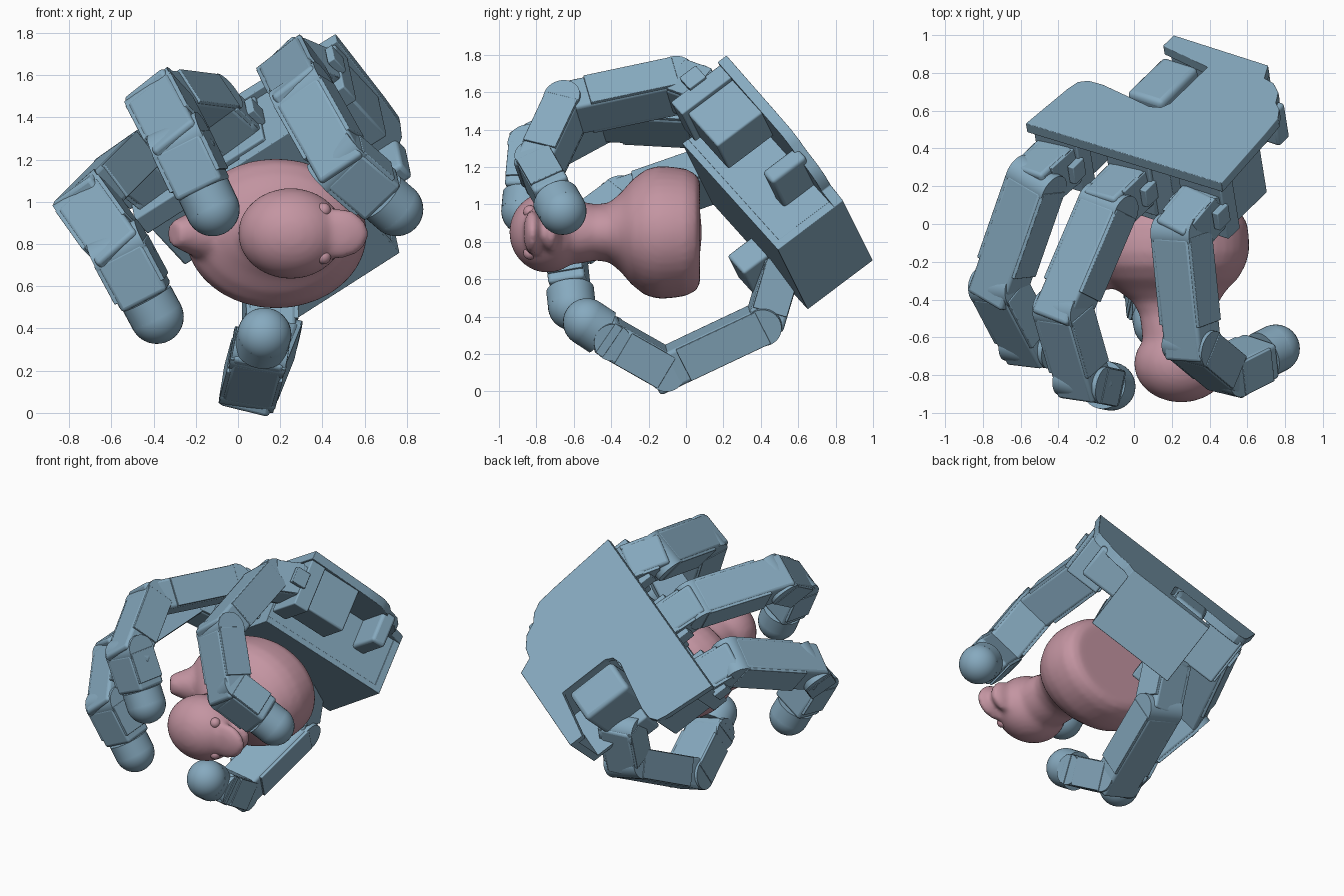
import bpy, bmesh, math
from mathutils import Vector as V, Matrix

if "Cube" in bpy.data.objects:
    bpy.data.objects.remove(bpy.data.objects["Cube"])


def material(name, col):
    m = bpy.data.materials.new(name)
    m.diffuse_color = (*col, 1)
    m.use_nodes = True
    m.node_tree.nodes["Principled BSDF"].inputs["Base Color"].default_value = m.diffuse_color
    return m


BLUE = material("hand_blue", (0.24, 0.40, 0.52))
PINK = material("toy_pink", (0.55, 0.30, 0.36))


def finish(bm, name, mat, bevel=0, smooth=True):
    bmesh.ops.recalc_face_normals(bm, faces=bm.faces)
    me = bpy.data.meshes.new(name)
    bm.to_mesh(me)
    bm.free()
    ob = bpy.data.objects.new(name, me)
    bpy.context.collection.objects.link(ob)
    me.materials.append(mat)
    if bevel:
        b = ob.modifiers.new("bevel", 'BEVEL')
        b.width, b.segments, b.limit_method = bevel, 3, 'ANGLE'
    if smooth:
        bpy.ops.object.select_all(action='DESELECT')
        ob.select_set(True)
        bpy.context.view_layer.objects.active = ob
        bpy.ops.object.shade_smooth_by_angle(angle=math.radians(35))
    return ob


def frame(x, y, z, o):
    m = Matrix((x, y, z)).transposed().to_4x4()
    m.translation = o
    return m


def cube(bm, m, lo, hi):
    lo, hi = V(lo), V(hi)
    s = Matrix.Diagonal((*(hi - lo), 1))
    bmesh.ops.create_cube(bm, size=1, matrix=m @ Matrix.Translation((lo + hi) / 2) @ s)


def cyl(bm, m, r, depth, r2=None):
    bmesh.ops.create_cone(bm, cap_ends=True, segments=32, radius1=r, radius2=r if r2 is None else r2,
                          depth=depth, matrix=m)


def ball(bm, c, r):
    bmesh.ops.create_uvsphere(bm, u_segments=32, v_segments=20, radius=1,
                              matrix=Matrix.Translation(c) @ Matrix.Diagonal((*r, 1)))


# Palm frame: a across the palm, c towards the fingers, b out of the back
U = V((0.813, -0.26, 0.52)).normalized()
N = V((-0.136, 0.795, 0.59))
N = (N - U * N.dot(U)).normalized()
F = U.cross(N)
PALM = frame(U, F, N, V((0.21, 1.0, 0.70)))


def plate(name, pts, b0, b1, bevel=0.008):
    bm = bmesh.new()
    face = bm.faces.new([bm.verts.new(PALM @ V((a, c, b0))) for a, c in pts])
    new = bmesh.ops.extrude_face_region(bm, geom=[face])['geom']
    bmesh.ops.translate(bm, vec=N * (b1 - b0), verts=[v for v in new if isinstance(v, bmesh.types.BMVert)])
    return finish(bm, name, BLUE, bevel)


def palm_box(name, lo, hi, bevel=0.01):
    bm = bmesh.new()
    cube(bm, PALM, lo, hi)
    return finish(bm, name, BLUE, bevel)


# Palm shell
plate("palm_back", [(0, 0), (.615, 0), (.66, .10), (.73, .115), (.80, .17), (.84, .25), (.89, .29), (.93, .36),
                    (.945, .50), (.98, .96), (-.28, .98), (-.25, .63), (-.235, .56), (-.19, .525), (-.1, .52),
                    (.11, .55), (.24, .57), (.30, .55), (.325, .50), (.325, .15), (0, .1)], -0.06, 0, 0.004)
plate("palm_front", [(0, 0), (.615, 0), (.615, .93), (0, .93)], -0.44, -0.40, 0.004)
palm_box("wrist_wall", (0, 0, -.44), (.615, .05, 0), 0.004)
palm_box("palm_core", (.33, .58, -.42), (.60, .93, -.02))
palm_box("palm_rib", (.57, .03, -.42), (.61, .93, -.02), 0.004)
palm_box("inner_rib", (.325, .05, -.42), (.36, .6, -.02))
palm_box("side_rib", (.58, .20, -.26), (.86, .30, -.03), 0.02)
palm_box("thumb_motor", (.06, .18, -.42), (.29, .53, .01), 0.03)

# Finger motors along the palm edge
for i, a in enumerate((.82, .35, -.12)):
    palm_box(f"motor_{i}", (a - .12, .55, -.36), (a + .12, .84, -.03), 0.012)
    palm_box(f"motor_bracket_{i}", (a - .14, .84, -.39), (a + .14, .95, -.03), 0.008)
    for s in (-.16, .12):
        palm_box(f"edge_tab_{i}", (a + s, .93, -.27), (a + s + .04, 1.03, -.16), 0.005)


def link(name, p, q, w, width=0.27, thick=0.2, start=0.0, end=0.07):
    """Boxy servo link from joint p to joint q: core, side plates and a joint barrel."""
    p, q = V(p), V(q)
    d = (q - p).normalized()
    w = (w - d * w.dot(d)).normalized()
    L, h, t = (q - p).length, width / 2, thick / 2
    m = frame(w, d, w.cross(d), p)
    bm = bmesh.new()
    cube(bm, m, (-h + .012, start, -t), (h - .012, L + end, t))
    finish(bm, name, BLUE, 0.02)
    for s in (-1, 1):
        bm = bmesh.new()
        x = sorted((s * (h - .03), s * h))
        cube(bm, m, (x[0], start, -t + .005), (x[1], L * .8, t - .005))
        finish(bm, name + "_side", BLUE, 0.004)
    bm = bmesh.new()
    cyl(bm, frame(w.cross(d), d, -w, p), t, width - .01)
    finish(bm, name + "_joint", BLUE)


def fingertip(name, p, q, w, r=0.128):
    p, q = V(p), V(q)
    d = (q - p).normalized()
    L = (q - p).length
    link(name + "_distal", p, p + d * (L - .10), w, 0.27, 0.2, 0, 0)
    bm = bmesh.new()
    w = (w - d * w.dot(d)).normalized()
    cyl(bm, frame(w, w.cross(d) * -1, d, q - d * .05), r, 0.1)
    ball(bm, q, (r, r, r))
    finish(bm, name + "_tip", BLUE)


W = V((0.79, -0.18, 0.58))
FINGERS = {
    "right_finger": [(.357, .078, 1.589), (.25, -.05, 1.635), (.31, -.64, 1.51), (.49, -.79, 1.19), (.75, -.66, .965)],
    "middle_finger": [(-.025, .2, 1.345), (-.14, .09, 1.45), (-.375, -.46, 1.48), (-.27, -.83, 1.28),
                      (-.12, -.86, .965)],
    "left_finger": [(-.407, .322, 1.1), (-.52, .22, 1.19), (-.715, -.34, .995), (-.555, -.645, .77),
                    (-.385, -.61, .455)],
}
for name, j in FINGERS.items():
    link(name + "_base", j[0], j[1], W, 0.24, 0.22, -.05, 0.04)
    link(name + "_proximal", j[1], j[2], W)
    link(name + "_medial", j[2], j[3], W)
    fingertip(name, j[3], j[4], W)

# Thumb
WT = V((0.97, 0.05, -0.18))
T = [(.15, .50, .64), (.155, .42, .37), (.055, -.11, .12), (.10, -.40, .285), (.125, -.53, .37)]
link("thumb_base", T[0], T[1], WT, 0.25, 0.2, -.05, 0.03)
link("thumb_proximal", T[1], T[2], WT)
link("thumb_medial", T[2], T[3], WT, end=0.02)
fingertip("thumb", T[3], T[4], WT)
bm = bmesh.new()
cube(bm, PALM, (-.02, .30, -.60), (.2, .46, -.36))
finish(bm, "thumb_bracket", BLUE, 0.015)

# Toy bird lying on its back: its up axis is -y, bill towards +x
SECTIONS = [(.075, .20, .32, .27), (.055, .20, .37, .31), (0, .19, .41, .34), (-.08, .18, .43, .352),
            (-.15, .18, .43, .355), (-.22, .18, .41, .335), (-.29, .19, .36, .28), (-.35, .20, .29, .21),
            (-.41, .22, .23, .16), (-.48, .23, .20, .15), (-.56, .24, .20, .165), (-.7, .25, .2, .18)]
bm = bmesh.new()
rings = [[bm.verts.new((cx + rx * math.cos(k * math.tau / 40), y, .85 + rz * math.sin(k * math.tau / 40)))
          for k in range(40)] for y, cx, rx, rz in SECTIONS]
for r0, r1 in zip(rings, rings[1:]):
    for k in range(40):
        bm.faces.new((r0[k], r0[k - 1], r1[k - 1], r1[k]))
bm.faces.new(rings[0])
bm.faces.new(rings[-1])
# tail
d = V((-.34, -.22, 0)).normalized()
side = V((0, 0, 1))
cyl(bm, frame(side, d.cross(side), d, V((-.13, -.21, .85))), 0.23, 0.42, 0.06)
# head and bill
ball(bm, (.25, -.74, .85), (.25, .205, .215))
ball(bm, (.47, -.82, .85), (.15, .05, .12))
ball(bm, (.46, -.72, .85), (.13, .05, .11))
bird = finish(bm, "toy_bird", PINK, smooth=False)
r = bird.modifiers.new("blend", 'REMESH')
r.mode, r.voxel_size, r.use_smooth_shade = 'VOXEL', 0.018, True
s = bird.modifiers.new("soften", 'SMOOTH')
s.factor, s.iterations = 0.5, 6

# Eyes
for z in (-1, 1):
    bm = bmesh.new()
    ball(bm, (.405, -.835, .85 + z * .11), (.035, .035, .035))
    finish(bm, "eye", PINK)
